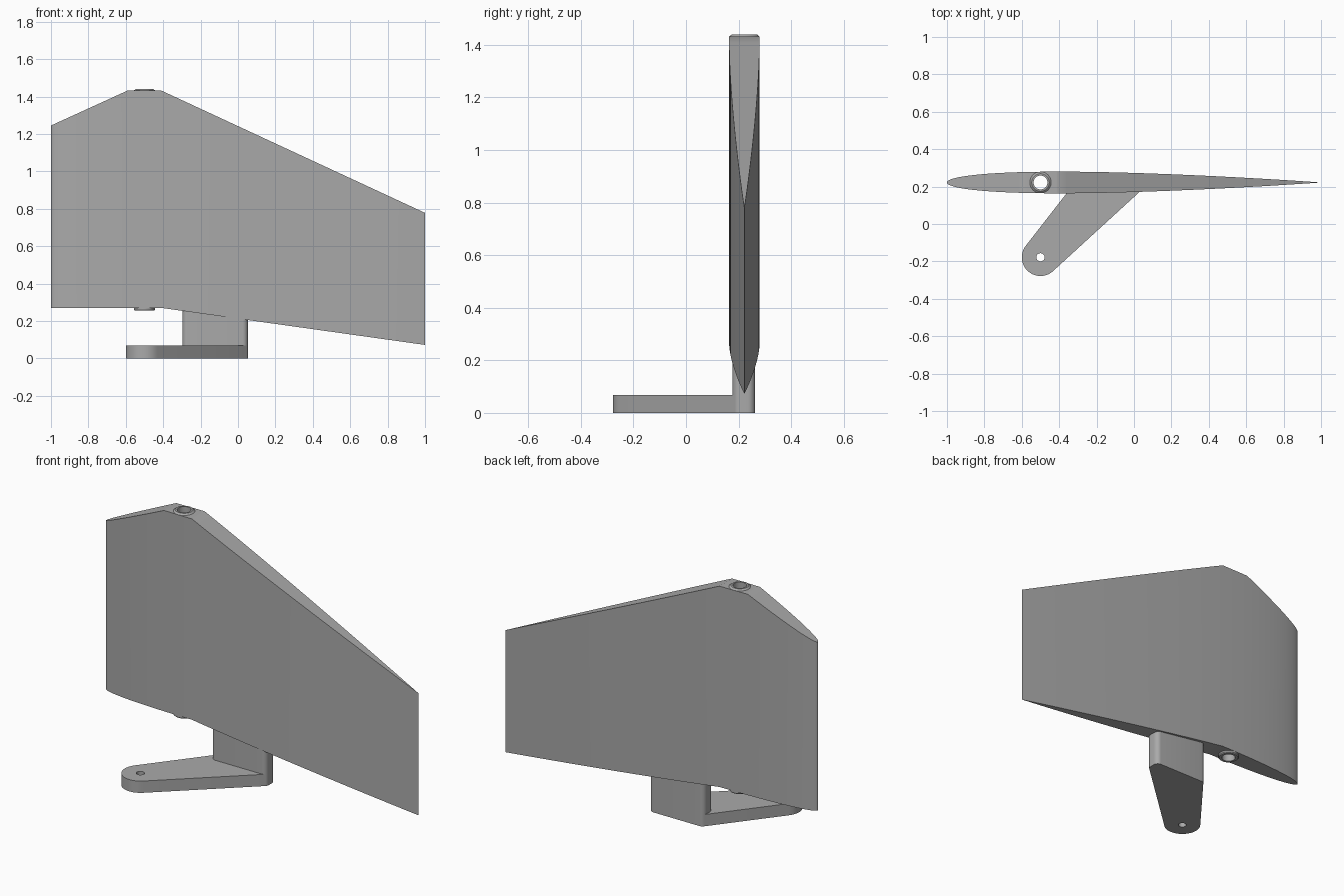
import bpy, bmesh, math
from mathutils import Vector
from mathutils.geometry import convex_hull_2d

if "Cube" in bpy.data.objects:
    bpy.data.objects.remove(bpy.data.objects["Cube"])

grey = bpy.data.materials.new("plain grey")
grey.use_nodes = True
colour = (0.4, 0.4, 0.4, 1)
grey.diffuse_color = colour
grey.node_tree.nodes["Principled BSDF"].inputs["Base Color"].default_value = colour

FOIL_Y = 0.222
SHAFT = (-0.5, FOIL_Y)
PIN = (-0.5, -0.178)


def finish(name, bm):
    bmesh.ops.recalc_face_normals(bm, faces=bm.faces)
    mesh = bpy.data.meshes.new(name)
    bm.to_mesh(mesh)
    bm.free()
    mesh.materials.append(grey)
    ob = bpy.data.objects.new(name, mesh)
    bpy.context.collection.objects.link(ob)
    return ob


def prism(name, outline, z0, z1):
    bm = bmesh.new()
    face = bm.faces.new([bm.verts.new((x, y, z0)) for x, y in outline])
    moved = bmesh.ops.extrude_face_region(bm, geom=[face])["geom"]
    verts = [v for v in moved if isinstance(v, bmesh.types.BMVert)]
    bmesh.ops.translate(bm, verts=verts, vec=(0, 0, z1 - z0))
    return finish(name, bm)


def circle(centre, r, n=48):
    return [(centre[0] + r * math.cos(math.tau * i / n),
             centre[1] + r * math.sin(math.tau * i / n)) for i in range(n)]


def drill(ob, centre, r):
    cutter = prism("cutter", circle(centre, r), -1, 3)
    cutter.hide_render = True
    mod = ob.modifiers.new("hole", "BOOLEAN")
    mod.operation = "DIFFERENCE"
    mod.solver = "EXACT"
    mod.object = cutter
    bpy.context.view_layer.objects.active = ob
    bpy.ops.object.modifier_apply(modifier=mod.name)
    bpy.data.objects.remove(cutter)


def lerp_path(path, x):
    for (xa, za), (xb, zb) in zip(path, path[1:]):
        if x <= xb:
            return za + (zb - za) * (x - xa) / (xb - xa)
    return path[-1][1]


# Rudder blade: symmetric aerofoil section trimmed by sloping ends
TOP = [(-1, 1.245), (-0.59, 1.432), (-0.41, 1.432), (1, 0.778)]
BOTTOM = [(-1, 0.27), (-0.41, 0.27), (1, 0.072)]


def half_thickness(x):
    t = (x + 1) / 2
    return 0.58 * (0.2969 * math.sqrt(t) - 0.126 * t - 0.3516 * t**2
                   + 0.2843 * t**3 - 0.1036 * t**4)


stations = {1 - 2 * math.cos(math.pi / 2 * i / 40) for i in range(41)}
stations = sorted(x for x in stations | {-0.59, -0.41})
bm = bmesh.new()
rows = []
for x in stations:
    h = half_thickness(x)
    sides = (0,) if h < 0.0005 else (-h, h)
    rows.append([[bm.verts.new((x, FOIL_Y + s, lerp_path(p, x))) for s in sides]
                 for p in (BOTTOM, TOP)])
for a, b in zip(rows, rows[1:]):
    for k in (0, 1):
        bm.faces.new(a[k] + b[k][::-1])          # end caps
    for s in (0, -1):
        bm.faces.new((a[0][s], b[0][s], b[1][s], a[1][s]))   # skins
blade = finish("rudder_blade", bm)
drill(blade, SHAFT, 0.044)

# Shaft bushing: hollow tube with chamfered rims
bm = bmesh.new()
section = [(0.037, 0.255), (0.052, 0.255), (0.057, 0.26),
           (0.057, 1.432), (0.047, 1.44), (0.037, 1.44)]
rings = [[bm.verts.new((x, y, z)) for x, y in circle(SHAFT, r)] for r, z in section]
for a, b in zip(rings, rings[1:] + rings[:1]):
    for i in range(len(a)):
        j = (i + 1) % len(a)
        bm.faces.new((a[i], a[j], b[j], b[i]))
bushing = finish("shaft_bushing", bm)

# Post: rounded bar rising into the blade
post_points = []
for cx in (-0.27, 0.025):
    for cy in (0.205, 0.235):
        post_points += circle((cx, cy), 0.028, 32)


def hull(points):
    points = [Vector(p) for p in points]
    return [points[i] for i in convex_hull_2d(points)]


post = prism("post", hull(post_points), 0.03, 0.32)

# Tiller arm: flat plate wrapping the pin end and the post
arm = prism("tiller_arm", hull(post_points + circle(PIN, 0.1)), 0, 0.068)
drill(arm, PIN, 0.022)

for ob in (blade, bushing, post, arm):
    bpy.ops.object.select_all(action="DESELECT")
    ob.select_set(True)
    bpy.context.view_layer.objects.active = ob
    bpy.ops.object.shade_smooth_by_angle(angle=math.radians(30))
